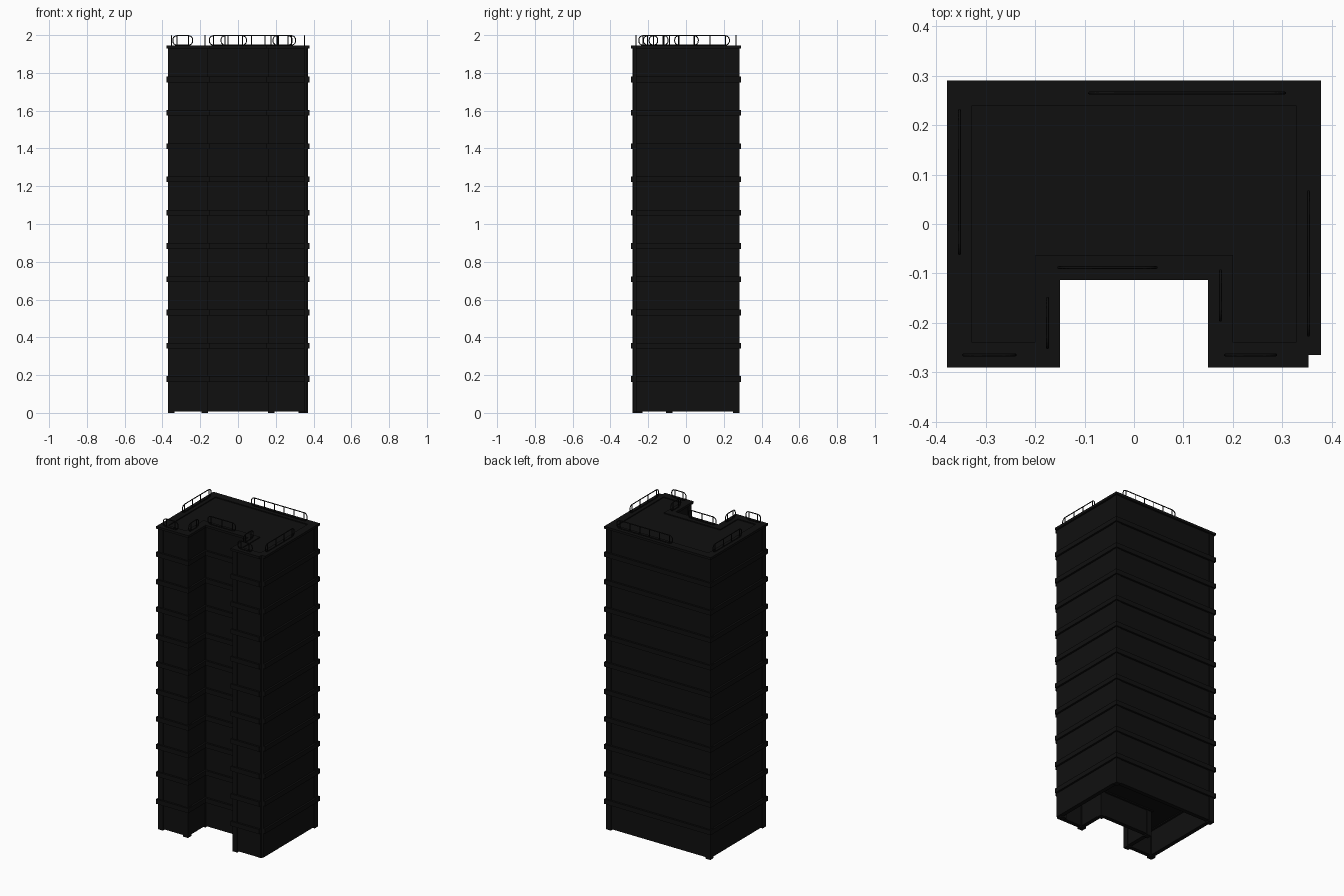
import bpy, bmesh, math
from mathutils import Vector

if "Cube" in bpy.data.objects:
    bpy.data.objects.remove(bpy.data.objects["Cube"])

mat = bpy.data.materials.new("black")
mat.diffuse_color = (0.005, 0.005, 0.005, 1)
mat.use_nodes = True
mat.node_tree.nodes["Principled BSDF"].inputs["Base Color"].default_value = mat.diffuse_color

# U-shaped plan centre line, left open at the front right corner
X, Y, NX, NY = 0.353, 0.265, 0.175, -0.088
PLAN = [(X, -Y), (X, Y), (-X, Y), (-X, -Y), (-NX, -Y),
        (-NX, NY), (NX, NY), (NX, -Y), (X, -Y)]


def finish(bm, name):
    bmesh.ops.recalc_face_normals(bm, faces=bm.faces)
    me = bpy.data.meshes.new(name)
    bm.to_mesh(me)
    bm.free()
    ob = bpy.data.objects.new(name, me)
    me.materials.append(mat)
    bpy.context.collection.objects.link(ob)
    return ob


def ribbon(name, half, z0, z1):
    """Rectangular section swept along the plan line with mitred corners."""
    pts = [Vector(p) for p in PLAN]
    bm = bmesh.new()
    rings = []
    for i, p in enumerate(pts):
        off = Vector((0, 0))
        dirs = []
        if i > 0:
            dirs.append((p - pts[i - 1]).normalized())
        if i < len(pts) - 1:
            dirs.append((pts[i + 1] - p).normalized())
        for d in dirs:
            off += Vector((d.y, -d.x)) * half
        rings.append([bm.verts.new((*(p + off * s), z))
                      for s, z in ((1, z0), (1, z1), (-1, z1), (-1, z0))])
    for a, b in zip(rings, rings[1:]):
        for j in range(4):
            k = (j + 1) % 4
            bm.faces.new((a[j], a[k], b[k], b[j]))
    bm.faces.new(rings[0])
    bm.faces.new(rings[-1])
    return finish(bm, name)


def slab(name, z0, z1):
    """Flat plate filling the plan."""
    bm = bmesh.new()
    f = bm.faces.new([bm.verts.new((x, y, z0)) for x, y in PLAN[:-1]])
    r = bmesh.ops.extrude_face_region(bm, geom=[f])
    top = [v for v in r["geom"] if isinstance(v, bmesh.types.BMVert)]
    bmesh.ops.translate(bm, verts=top, vec=(0, 0, z1 - z0))
    return finish(bm, name)


def railing(name, a, b, z0=1.947, z1=1.997, rad=0.022):
    """Rounded loop with upright bars."""
    a, b = Vector((*a, 0)), Vector((*b, 0))
    length = (b - a).length
    d = (b - a) / length
    cu = bpy.data.curves.new(name, 'CURVE')
    cu.dimensions = '3D'
    cu.bevel_depth = 0.003
    cu.bevel_resolution = 1
    cu.use_fill_caps = True

    def line(points, cyclic):
        sp = cu.splines.new('POLY')
        sp.points.add(len(points) - 1)
        for q, (s, z) in zip(sp.points, points):
            q.co = (*(a + d * s)[:2], z, 1)
        sp.use_cyclic_u = cyclic

    loop = []
    corners = [(length - rad, z1 - rad), (rad, z1 - rad), (rad, z0 + rad), (length - rad, z0 + rad)]
    for c, (s, z) in enumerate(corners):
        for k in range(5):
            t = math.pi / 2 * (c + k / 4)
            loop.append((s + rad * math.cos(t), z + rad * math.sin(t)))
    line(loop, True)
    n = max(2, round(length / 0.07))
    for i in range(n):
        s = rad + (length - 2 * rad) * i / (n - 1)
        line([(s, z0 - 0.006), (s, z1)], False)
    cu.materials.append(mat)
    bpy.context.collection.objects.link(bpy.data.objects.new(name, cu))


# walls, and storey bands with their floors
ribbon("walls", 0.013, 0.008, 1.93)
for i in range(10):
    z = 0.179 + 0.1762 * i
    ribbon(f"storey_band_{i + 1}", 0.025, z - 0.015, z + 0.015)
    slab(f"floor_{i + 1}", z - 0.008, z + 0.008)

# corner columns; the open corner gets only an inset one
for i, (x, y) in enumerate(PLAN[:-1]):
    bm = bmesh.new()
    bmesh.ops.create_cube(bm, size=1)
    bmesh.ops.scale(bm, verts=bm.verts, vec=(0.034, 0.034, 1.93))
    o = 0.017 if i == 0 else 0
    bmesh.ops.translate(bm, verts=bm.verts, vec=(x - o, y + o, 0.965))
    finish(bm, f"corner_column_{i + 1}")

# roof and its rim
slab("roof", 1.92, 1.939)
ribbon("roof_rim", 0.025, 1.93, 1.945)

# roof railings
RAILS = {
    "back": ((-0.09, Y), (0.305, Y)),
    "left": ((-X, -0.06), (-X, 0.23)),
    "right": ((X, -0.225), (X, 0.065)),
    "notch_back": ((-0.152, NY), (0.045, NY)),
    "notch_left": ((-NX, -0.25), (-NX, -0.15)),
    "notch_right": ((NX, -0.195), (NX, -0.095)),
    "front_left": ((-0.345, -Y), (-0.24, -Y)),
    "front_right": ((0.185, -Y), (0.287, -Y)),
}
for k, (a, b) in RAILS.items():
    railing("railing_" + k, a, b)
